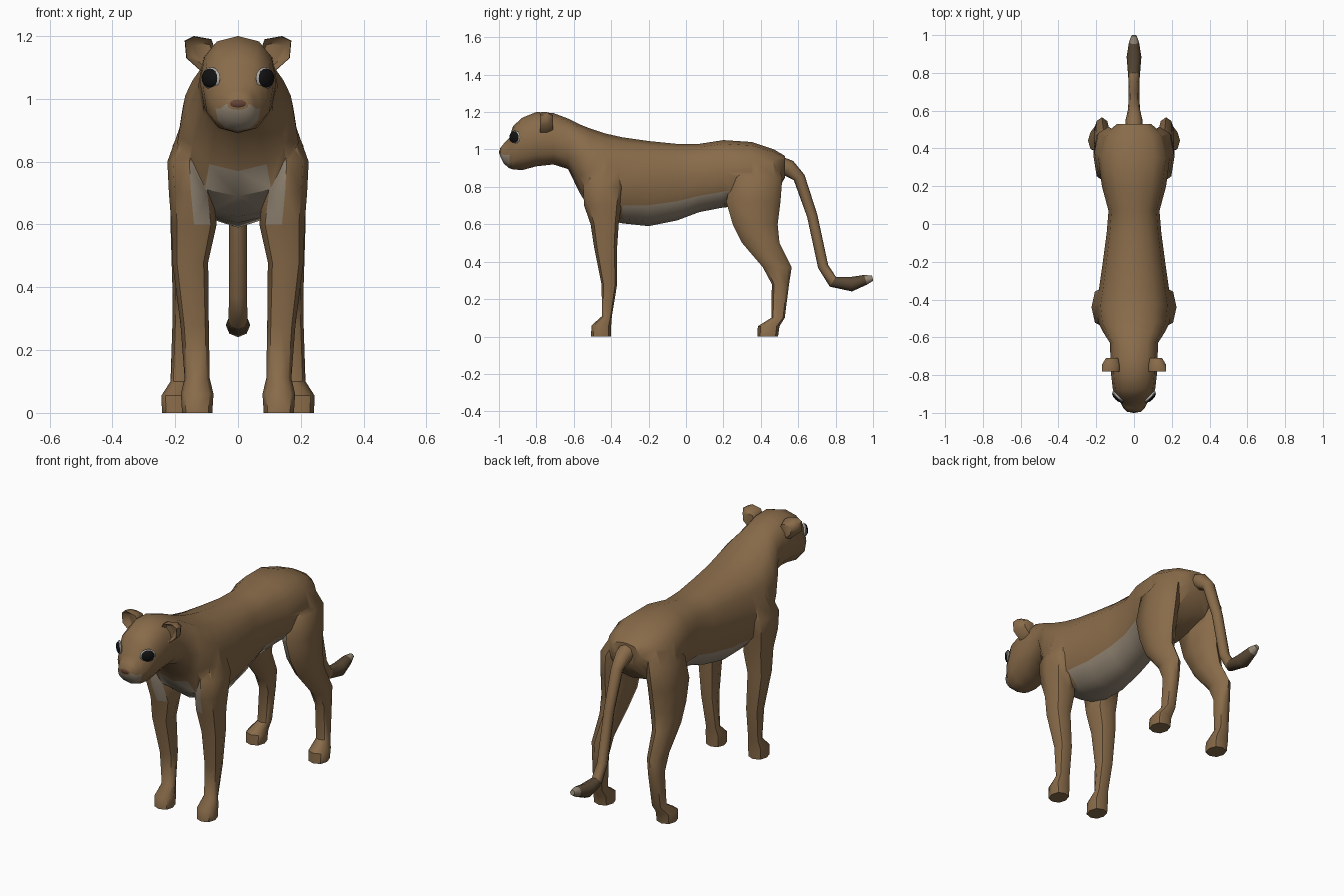
import bpy, bmesh
from math import sin, cos, pi, copysign
from mathutils import Vector, Matrix


def material(name, rgb):
    m = bpy.data.materials.new(name)
    m.diffuse_color = (*rgb, 1)
    return m


FUR = material("fur", (0.25, 0.148, 0.068))
PALE = material("pale_fur", (0.30, 0.245, 0.18))
DARK = material("dark_fur", (0.10, 0.065, 0.035))
NOSE = material("nose_skin", (0.13, 0.055, 0.035))
BLACK = material("eye_black", (0.006, 0.006, 0.006))
RIM = material("eye_rim", (0.45, 0.43, 0.40))


def finish(bm, name, mat):
    bmesh.ops.recalc_face_normals(bm, faces=bm.faces)
    me = bpy.data.meshes.new(name)
    bm.to_mesh(me)
    bm.free()
    me.materials.append(mat)
    ob = bpy.data.objects.new(name, me)
    bpy.context.collection.objects.link(ob)
    return ob


def loft(name, rings, mat=FUR):
    """Skin a list of equal-sized point rings and cap both ends."""
    bm = bmesh.new()
    vs = [[bm.verts.new(p) for p in ring] for ring in rings]
    n = len(rings[0])
    for a, b in zip(vs, vs[1:]):
        for i in range(n):
            j = (i + 1) % n
            bm.faces.new((a[i], a[j], b[j], b[i]))
    bm.faces.new(vs[0])
    bm.faces.new(vs[-1])
    return finish(bm, name, mat)


def unit_ring(n, power):
    f = lambda v: copysign(abs(v) ** power, v) if abs(v) > 1e-6 else 0.0
    return [(f(cos(2 * pi * i / n)), f(sin(2 * pi * i / n))) for i in range(n)]


def smooth(ob, angle=50):
    bpy.ops.object.select_all(action='DESELECT')
    ob.select_set(True)
    bpy.context.view_layer.objects.active = ob
    bpy.ops.object.shade_smooth_by_angle(angle=angle * pi / 180)


# Head, neck and trunk: y, top z, bottom z, widest z, half width
trunk = [
    (-0.995, 1.005, 0.965, 0.985, 0.035), (-0.975, 1.03, 0.925, 0.97, 0.056),
    (-0.945, 1.06, 0.90, 0.97, 0.072), (-0.925, 1.125, 0.893, 1.00, 0.092),
    (-0.875, 1.17, 0.89, 1.04, 0.112), (-0.80, 1.20, 0.91, 1.05, 0.121),
    (-0.71, 1.195, 0.92, 1.05, 0.125), (-0.63, 1.165, 0.895, 1.03, 0.127),
    (-0.57, 1.135, 0.77, 0.96, 0.165), (-0.52, 1.115, 0.69, 0.88, 0.19),
    (-0.43, 1.085, 0.625, 0.82, 0.20), (-0.34, 1.065, 0.605, 0.82, 0.185),
    (-0.20, 1.045, 0.59, 0.84, 0.165), (-0.05, 1.03, 0.62, 0.85, 0.145),
    (0.07, 1.03, 0.665, 0.86, 0.135), (0.20, 1.05, 0.69, 0.88, 0.17),
    (0.35, 1.04, 0.70, 0.88, 0.19), (0.47, 1.00, 0.75, 0.88, 0.16),
    (0.53, 0.965, 0.85, 0.91, 0.09)]
body = loft("body", [
    [(w * c, y, zm + s * ((zt - zm) if s > 0 else (zm - zb))) for c, s in unit_ring(12, 0.85)]
    for y, zt, zb, zm, w in trunk])

# Legs: z, centre x, centre y, half width, half depth
front_leg = [
    (0.98, 0.11, -0.42, 0.05, 0.07), (0.80, 0.155, -0.44, 0.07, 0.11),
    (0.70, 0.150, -0.445, 0.07, 0.10), (0.60, 0.14, -0.435, 0.072, 0.075),
    (0.48, 0.152, -0.43, 0.057, 0.062), (0.28, 0.138, -0.41, 0.045, 0.042),
    (0.11, 0.13, -0.422, 0.04, 0.026), (0.06, 0.13, -0.452, 0.052, 0.052),
    (0.0, 0.13, -0.455, 0.048, 0.054)]
hind_leg = [
    (0.95, 0.09, 0.40, 0.06, 0.08), (0.85, 0.135, 0.38, 0.074, 0.135),
    (0.72, 0.145, 0.36, 0.07, 0.145), (0.60, 0.15, 0.37, 0.065, 0.12),
    (0.50, 0.162, 0.40, 0.05, 0.10), (0.37, 0.17, 0.488, 0.038, 0.077),
    (0.28, 0.172, 0.505, 0.037, 0.046), (0.10, 0.18, 0.492, 0.035, 0.036),
    (0.055, 0.192, 0.442, 0.052, 0.058), (0.0, 0.192, 0.437, 0.05, 0.055)]
parts = []
for side in (-1, 1):
    for name, prof in (("front_leg", front_leg), ("hind_leg", hind_leg)):
        parts.append(loft(name, [
            [(side * (cx + rx * c), cy + ry * s, z) for c, s in unit_ring(8, 0.85)]
            for z, cx, cy, rx, ry in prof]))

# Tail: y, z, radius along its path
path = [(0.47, 0.93, 0.045), (0.55, 0.90, 0.045), (0.605, 0.85, 0.032), (0.675, 0.645, 0.028),
        (0.733, 0.375, 0.028), (0.785, 0.293, 0.031), (0.885, 0.28, 0.039),
        (0.96, 0.303, 0.027), (0.998, 0.312, 0.014)]
rings = []
for i, (y, z, r) in enumerate(path):
    p, q = path[max(i - 1, 0)], path[min(i + 1, len(path) - 1)]
    t = Vector((0, q[0] - p[0], q[1] - p[1])).normalized()
    up = Vector((1, 0, 0)).cross(t)
    rings.append([Vector((r * c, y, z)) + up * r * s for c, s in unit_ring(8, 1)])
parts.append(loft("tail", rings))

# Fuse limbs and tail into the body
bpy.context.view_layer.objects.active = body
for part in parts:
    mod = body.modifiers.new("join", 'BOOLEAN')
    mod.operation, mod.solver, mod.object = 'UNION', 'EXACT', part
    bpy.ops.object.modifier_apply(modifier=mod.name)
    bpy.data.objects.remove(part)

# Pale belly and muzzle, dark tail end with pale tip
me = body.data
me.materials.clear()
for m in (FUR, PALE, DARK):
    me.materials.append(m)
for f in me.polygons:
    x, y, z = f.center
    belly = -0.56 < y < 0.25 and 0.58 < z < 0.76 and abs(x) < 0.13 and (f.normal.z < -0.25 or f.normal.y < -0.6)
    muzzle = y < -0.95 and z < 0.98
    f.material_index = 1 if belly or muzzle or y > 0.93 else 2 if y > 0.80 else 0
smooth(body)


def ellipsoid(name, loc, radii, turn, mat):
    bm = bmesh.new()
    bmesh.ops.create_uvsphere(bm, u_segments=12, v_segments=8, radius=1)
    bm.transform(Matrix.Translation(loc) @ Matrix.Rotation(turn, 4, 'Z') @ Matrix.Diagonal((*radii, 1)))
    smooth(finish(bm, name, mat))


# Nose pad
ellipsoid("nose", (0, -0.985, 0.985), (0.038, 0.015, 0.017), 0, NOSE)

# Eyes with rims, and cupped ears
ear_outline = [(0.07, 1.15), (0.085, 1.19), (0.14, 1.20), (0.17, 1.185), (0.165, 1.13), (0.12, 1.09)]
for side, label in ((-1, "right"), (1, "left")):
    turn = side * pi / 4
    ellipsoid("eye_" + label, (side * 0.088, -0.917, 1.066), (0.036, 0.016, 0.031), turn, BLACK)
    ellipsoid("eye_rim_" + label, (side * 0.086, -0.915, 1.066), (0.041, 0.011, 0.035), turn, RIM)
    ear = [[(side * (0.10 + (x - 0.10) * k), y, 1.14 + (z - 1.14) * k) for x, z in ear_outline]
           for k, y in ((0.7, -0.71), (1.0, -0.745), (0.98, -0.78), (0.65, -0.75))]
    smooth(loft("ear_" + label, ear), 60)
